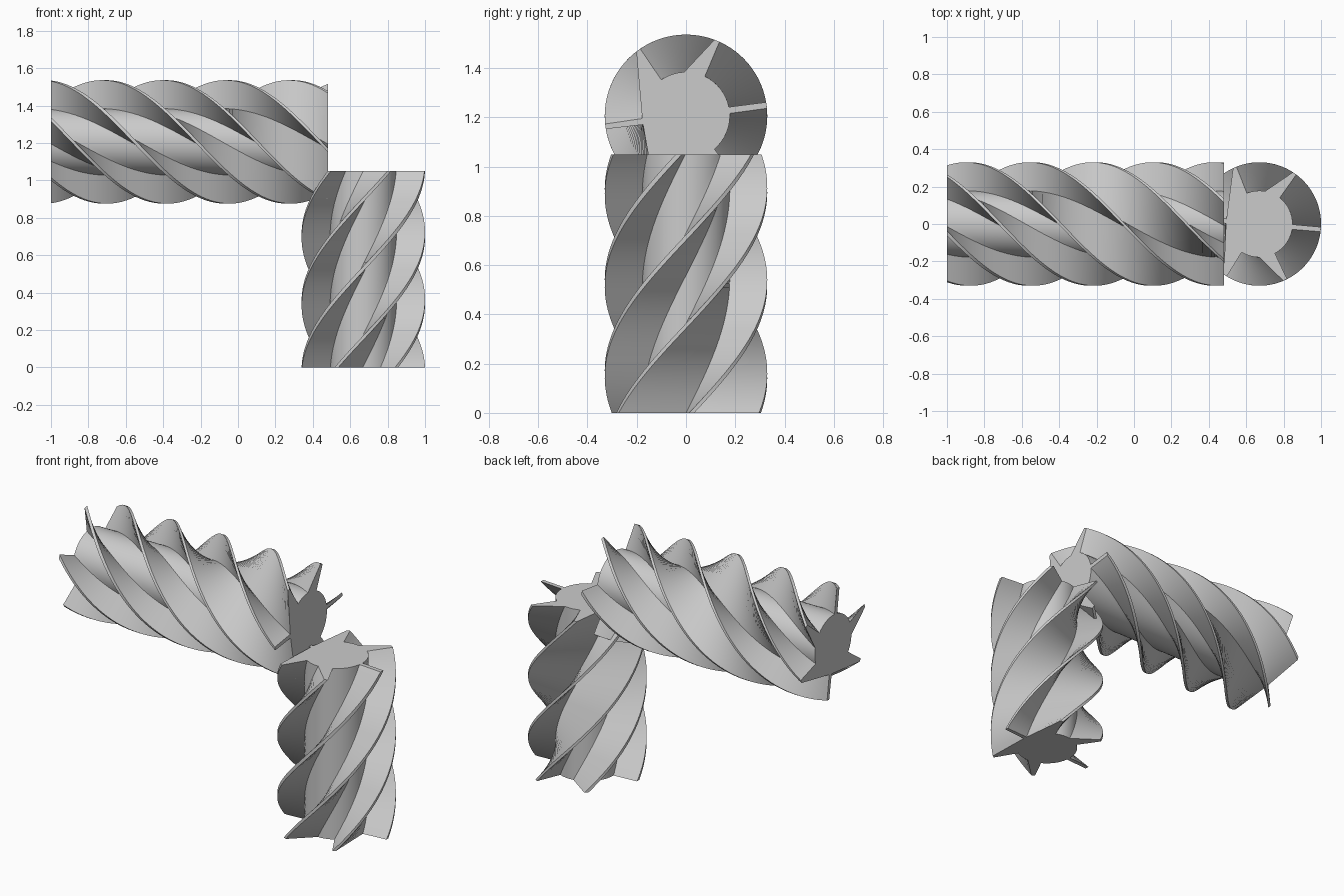
import bpy, bmesh
from math import sin, cos, radians
from mathutils import Matrix

if "Cube" in bpy.data.objects:
    bpy.data.objects.remove(bpy.data.objects["Cube"])

CORE, TIP = 0.178, 0.33


def arc(a0, a1, n=8):
    return [(CORE, a0 + (a1 - a0) * i / n) for i in range(n + 1)]


def profile():
    # Six-blade section, mirrored about its own axis (radius, degrees)
    half = [(TIP, 2.2)] + arc(4.2, 57)
    half += [(TIP, 58.2), (TIP, 62)] + arc(85, 117)
    half += [(TIP, 116.8), (TIP, 120.2), (CORE, 176), (TIP, 178.2)]
    return half + [(r, -a) for r, a in reversed(half)]


def screw(name, length, start, twist, steps, matrix):
    # Sweep the section along z while turning it
    bm = bmesh.new()
    section = profile()
    rings = []
    for s in range(steps + 1):
        t = s / steps
        ring = []
        for r, a in section:
            ang = radians(a + start + twist * t)
            ring.append(bm.verts.new((r * cos(ang), r * sin(ang), length * t)))
        rings.append(ring)
    n = len(section)
    for lo, hi in zip(rings, rings[1:]):
        for i in range(n):
            j = (i + 1) % n
            bm.faces.new((lo[i], lo[j], hi[j], hi[i]))
    bm.faces.new(list(reversed(rings[0])))
    bm.faces.new(rings[-1])
    bmesh.ops.transform(bm, matrix=matrix, verts=bm.verts)
    bmesh.ops.recalc_face_normals(bm, faces=bm.faces)
    mesh = bpy.data.meshes.new(name)
    bm.to_mesh(mesh)
    bm.free()
    ob = bpy.data.objects.new(name, mesh)
    bpy.context.collection.objects.link(ob)
    bpy.ops.object.select_all(action='DESELECT')
    ob.select_set(True)
    bpy.context.view_layer.objects.active = ob
    bpy.ops.object.shade_smooth_by_angle(angle=radians(25))
    return ob


# Upright helical gear
screw("vertical_helical_gear", 1.05, -5 - 171, 171, 60,
      Matrix.Translation((0.67, 0, 0)))

# Lying helical gear: local z -> x, local x -> y, local y -> z
lay = Matrix(((0, 0, 1, -1), (1, 0, 0, 0), (0, 1, 0, 1.206), (0, 0, 0, 1)))
screw("horizontal_helical_gear", 1.48, 7.5 - 269, 269, 90, lay)
